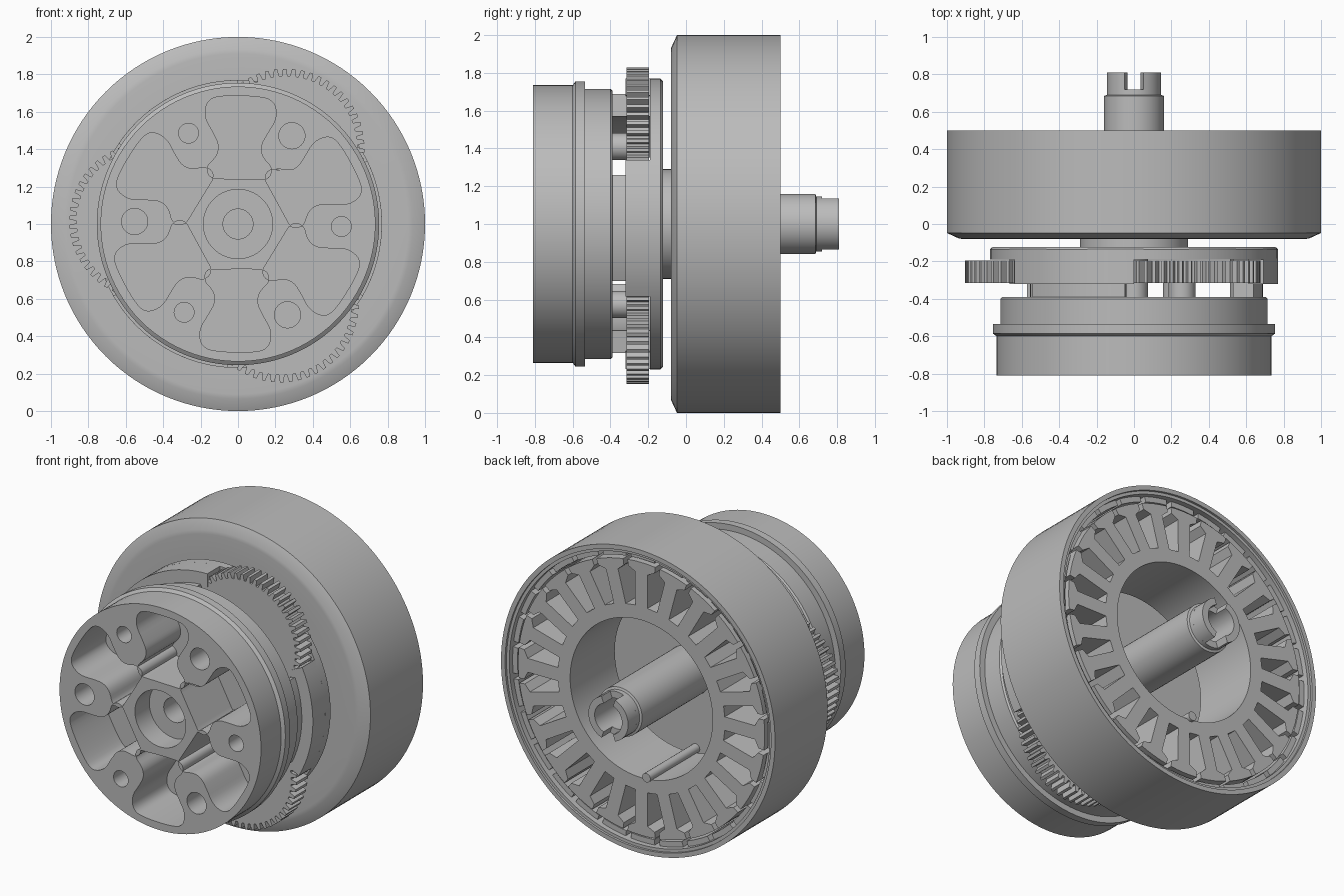
import bpy, bmesh
from math import sin, cos, pi, radians
from mathutils import Matrix

cube = bpy.data.objects.get("Cube")
if cube:
    bpy.data.objects.remove(cube, do_unlink=True)

steel = bpy.data.materials.new("steel_grey")
steel.use_nodes = True
steel.diffuse_color = (0.5, 0.5, 0.5, 1)
steel.node_tree.nodes["Principled BSDF"].inputs["Base Color"].default_value = (0.5, 0.5, 0.5, 1)

SKEW = -2  # the gear stage is turned slightly about the axis
GEAR_ANGLES = [SKEW + a for a in (60, 180, 300)]
GAP_ANGLES = [SKEW + a for a in (0, 120, 240)]
parts = []


def finish(name, bm, shift_y=0.0):
    bmesh.ops.remove_doubles(bm, verts=bm.verts, dist=1e-5)
    bmesh.ops.recalc_face_normals(bm, faces=bm.faces)
    bmesh.ops.translate(bm, verts=bm.verts, vec=(0, shift_y, 1))
    mesh = bpy.data.meshes.new(name)
    bm.to_mesh(mesh)
    bm.free()
    mesh.materials.append(steel)
    obj = bpy.data.objects.new(name, mesh)
    bpy.context.collection.objects.link(obj)
    parts.append(obj)


def lathe(name, profile, steps=96, closed=False, centre=(0, 0)):
    """Revolve (radius, y) points about the y axis."""
    bm = bmesh.new()
    verts = [bm.verts.new((r, y, 0)) for r, y in profile]
    edges = [bm.edges.new(p) for p in zip(verts, verts[1:])]
    if closed:
        edges.append(bm.edges.new((verts[-1], verts[0])))
    bmesh.ops.spin(bm, geom=verts + edges, cent=(0, 0, 0), axis=(0, 1, 0),
                   angle=2 * pi, steps=steps)
    bmesh.ops.translate(bm, verts=bm.verts, vec=(centre[0], 0, centre[1]))
    finish(name, bm)


def cylinder(name, r, y0, y1, centre=(0, 0), steps=32):
    lathe(name, [(0, y0), (r, y0), (r, y1), (0, y1)], steps, False, centre)


def prism(name, outlines, y0, y1):
    """Extrude nested (x, z) outlines along y; inner outlines become holes."""
    curve = bpy.data.curves.new(name, "CURVE")
    curve.dimensions = "2D"
    curve.fill_mode = "BOTH"
    curve.extrude = (y1 - y0) / 2
    for pts in outlines:
        spline = curve.splines.new("POLY")
        spline.points.add(len(pts) - 1)
        for point, (x, z) in zip(spline.points, pts):
            point.co = (x, z, 0, 1)
        spline.use_cyclic_u = True
    helper = bpy.data.objects.new(name + "_outline", curve)
    bpy.context.collection.objects.link(helper)
    deps = bpy.context.evaluated_depsgraph_get()
    mesh = bpy.data.meshes.new_from_object(helper.evaluated_get(deps))
    bm = bmesh.new()
    bm.from_mesh(mesh)
    bm.transform(Matrix.Rotation(pi / 2, 4, "X"))
    bpy.data.objects.remove(helper)
    bpy.data.curves.remove(curve)
    bpy.data.meshes.remove(mesh)
    finish(name, bm, (y0 + y1) / 2)


def polar(r, deg):
    return (r * cos(radians(deg)), r * sin(radians(deg)))


def circle(r, centre=(0, 0), n=32):
    return [(centre[0] + x, centre[1] + z)
            for x, z in (polar(r, 360 * i / n) for i in range(n))]


def sector(r0, r1, a0, a1, n=14):
    steps = [a0 + (a1 - a0) * i / n for i in range(n + 1)]
    return [polar(r1, a) for a in steps] + [polar(r0, a) for a in reversed(steps)]


def repeat(tooth, count, centre=(0, 0)):
    """Closed outline from one tooth given as (radius, fraction of pitch)."""
    pts = []
    for k in range(count):
        for r, f in tooth:
            x, z = polar(r, 360 * (k + f) / count)
            pts.append((centre[0] + x, centre[1] + z))
    return pts


def rounded(pts, rounds=2):
    for _ in range(rounds):
        out = []
        for (ax, az), (bx, bz) in zip(pts, pts[1:] + pts[:1]):
            out += [(.75 * ax + .25 * bx, .75 * az + .25 * bz),
                    (.25 * ax + .75 * bx, .25 * az + .75 * bz)]
        pts = out
    return pts


def turned(pts, deg):
    c, s = cos(radians(deg)), sin(radians(deg))
    return [(c * x - s * z, s * x + c * z) for x, z in pts]


# Output carrier: six waisted pockets, six pin holes and a central bore
half = [(.1, .685), (.18, .66), (.195, .57), (.14, .48), (.11, .42),
        (.12, .36), (.18, .3), (.16, .24), (.08, .24)]
pocket = rounded(half + [(-x, z) for x, z in reversed(half)])
holes = [circle(.185, n=64)]
for k in range(6):
    holes.append(turned(pocket, 60 * k - 1.4))
    holes.append(circle(.053 if k % 2 == 0 else .07, polar(.553, 60 * k - 1.4)))
prism("carrier_front", [circle(.735, n=96)] + holes, -.81, -.56)
prism("carrier_middle", [circle(.715, n=96)] + holes, -.56, -.45)
lathe("carrier_back", [(0, -.45), (.715, -.45), (.715, -.4), (.705, -.39), (0, -.39)])
lathe("carrier_flange", [(.70, -.6), (.735, -.6), (.755, -.585), (.755, -.535), (.70, -.535)],
      closed=True)
lathe("carrier_bore_step", [(.08, -.66), (.186, -.66), (.186, -.45), (.08, -.45)], 64, True)

# Gear stage housing
lathe("housing_plate", [(0, -.19), (.77, -.19), (.77, -.135), (.755, -.122), (0, -.122)])
for a in GAP_ANGLES:
    prism("housing_wall", [sector(.68, .77, a - 28, a + 28)], -.32, -.185)
    prism("carrier_spacer", [sector(.57, .69, a - 24, a + 24)], -.40, -.19)

# Planet gears with their pins, and the sun shaft
gear_tooth = [(.382, 0), (.382, .3), (.42, .45), (.42, .82)]
for a in GEAR_ANGLES:
    centre = polar(.483, a)
    prism("planet_gear", [repeat(gear_tooth, 54, centre)], -.315, -.195)
    cylinder("planet_pin", .072, -.42, -.2, centre)
cylinder("sun_shaft", .075, -.45, -.1)
cylinder("neck", .29, -.13, -.07, steps=64)

# Motor can, open at the back
lathe("motor_can", [(0, -.08), (.78, -.08), (.91, -.08), (.935, -.078), (1, -.048), (1, .5),
                    (.97, .5), (.97, .485), (.95, .485), (.95, -.03), (0, -.03)], 128)

# Stator with parallel teeth and flared tips
stator_tooth = [(.61, -.28), (.83, -.21), (.86, -.43), (.9, -.43), (.9, -.2), (.9, 0),
                (.9, .2), (.9, .43), (.86, .43), (.83, .21), (.61, .28)]
prism("stator", [repeat(stator_tooth, 24), circle(.52, n=96)], 0, .465)
for k in range(28):
    a = 360 * k / 28
    prism("magnet", [sector(.915, .955, a - 5.3, a + 5.3, 3)], -.03, .45)
cylinder("cable_rod", .03, -.03, .485, (-.05, -.5), 16)

# Hollow output shaft ending in two prongs
lathe("motor_shaft", [(0, -.04), (.16, -.04), (.16, .685), (.145, .69), (.145, .72),
                      (.1, .72), (.1, .55), (0, .55)], 48)
for a in (0, 180):
    prism("shaft_prong", [sector(.1, .145, a - 70, a + 70)], .715, .81)

bpy.ops.object.select_all(action="DESELECT")
for obj in parts:
    obj.select_set(True)
bpy.context.view_layer.objects.active = parts[0]
bpy.ops.object.shade_smooth_by_angle(angle=radians(28))
